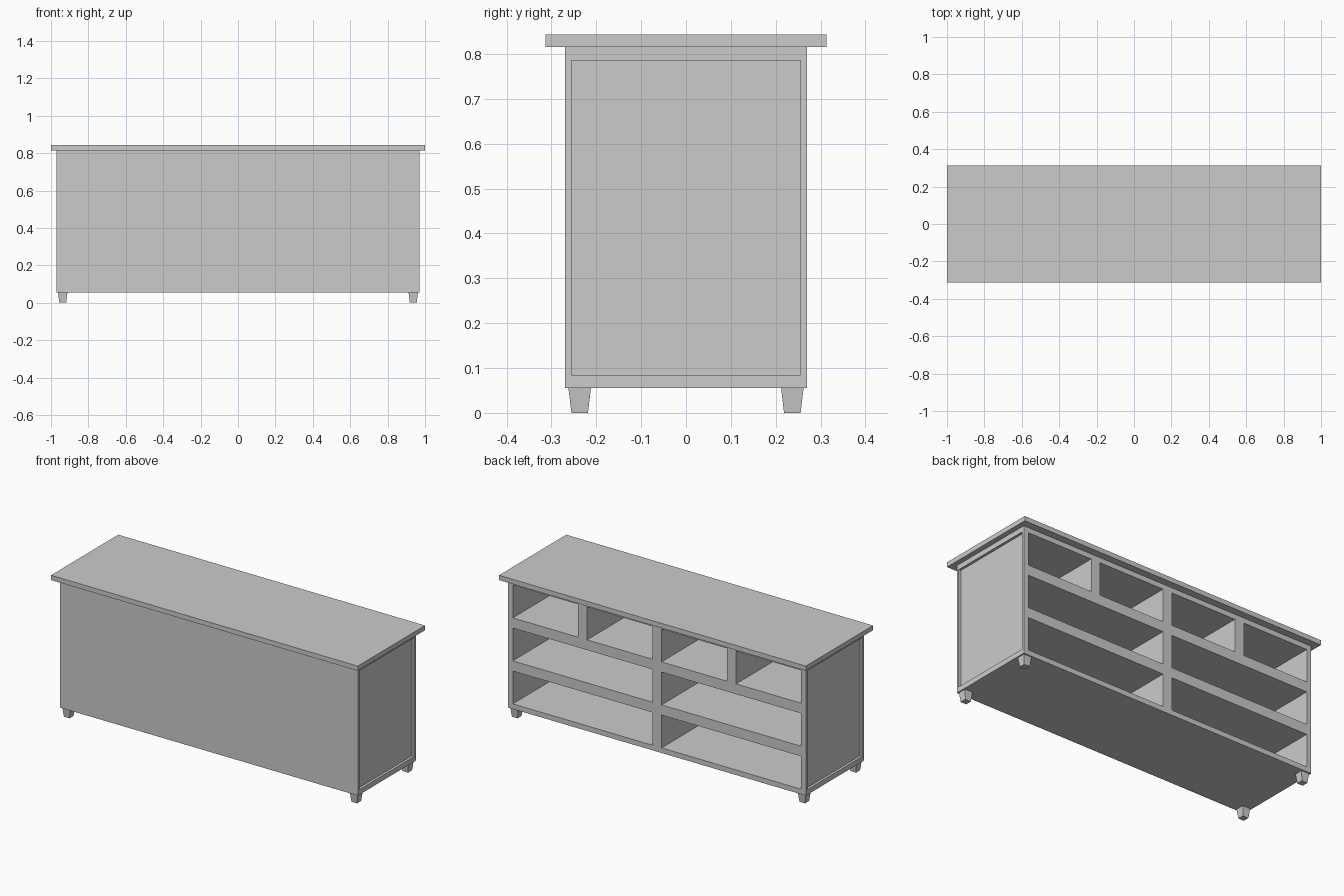
import bpy, bmesh
from mathutils import Matrix, Vector

if "Cube" in bpy.data.objects:
    bpy.data.objects.remove(bpy.data.objects["Cube"])


def boxes(name, spans, bottom_scale=1.0):
    """One mesh made of boxes, each given as (x0, x1, y0, y1, z0, z1)."""
    bm = bmesh.new()
    for x0, x1, y0, y1, z0, z1 in spans:
        centre = Vector((x0 + x1, y0 + y1, z0 + z1)) / 2
        m = Matrix.Translation(centre) @ Matrix.Diagonal((x1 - x0, y1 - y0, z1 - z0, 1))
        verts = bmesh.ops.create_cube(bm, size=1, matrix=m)["verts"]
        for v in verts:
            if v.co.z < centre.z:
                v.co.x = centre.x + (v.co.x - centre.x) * bottom_scale
                v.co.y = centre.y + (v.co.y - centre.y) * bottom_scale
    mesh = bpy.data.meshes.new(name)
    bm.to_mesh(mesh)
    bm.free()
    ob = bpy.data.objects.new(name, mesh)
    bpy.context.collection.objects.link(ob)
    return ob


W, D, Z0, Z1 = 0.97, 0.27, 0.055, 0.815   # carcass half width, half depth, bottom, top
FRAME, RAIL = 0.03, 0.06                  # outer frame and divider widths
RECESS, BACK = 0.015, 0.015               # side panel recess, rear wall thickness

# Top slab and carcass
boxes("top_slab", [(-1, 1, -0.313, 0.313, Z1, 0.843)])
carcass = boxes("carcass", [(-W, W, -D, D, Z0, Z1)])

# Drawer openings on the +y face: two wide rows below, four small ones on top
cells = []
height = (Z1 - Z0 - 2 * FRAME - 2 * RAIL) / 3
for row, columns in enumerate((2, 2, 4)):
    width = (2 * (W - FRAME) - (columns - 1) * RAIL) / columns
    z = Z0 + FRAME + row * (height + RAIL)
    for col in range(columns):
        x = -W + FRAME + col * (width + RAIL)
        cells.append((x, x + width, -D + BACK, D + 0.1, z, z + height))

# Shallow recessed panels on both ends
for s in (-1, 1):
    a, b = sorted((s * (W - RECESS), s * (W + 0.1)))
    cells.append((a, b, -0.255, 0.255, Z0 + FRAME, Z1 - FRAME))

cutter = boxes("opening_cutter", cells)
cutter.hide_render = True
cutter.hide_viewport = True
cutter.display_type = 'WIRE'
cut = carcass.modifiers.new("openings", 'BOOLEAN')
cut.operation = 'DIFFERENCE'
cut.solver = 'EXACT'
cut.object = cutter

# Tapered feet
for sx, side in ((-1, "left"), (1, "right")):
    for sy, end in ((-1, "front"), (1, "back")):
        x, y = sx * 0.937, sy * 0.237
        boxes(f"{end}_{side}_foot",
              [(x - 0.025, x + 0.025, y - 0.025, y + 0.025, 0, Z0)], 0.74)
